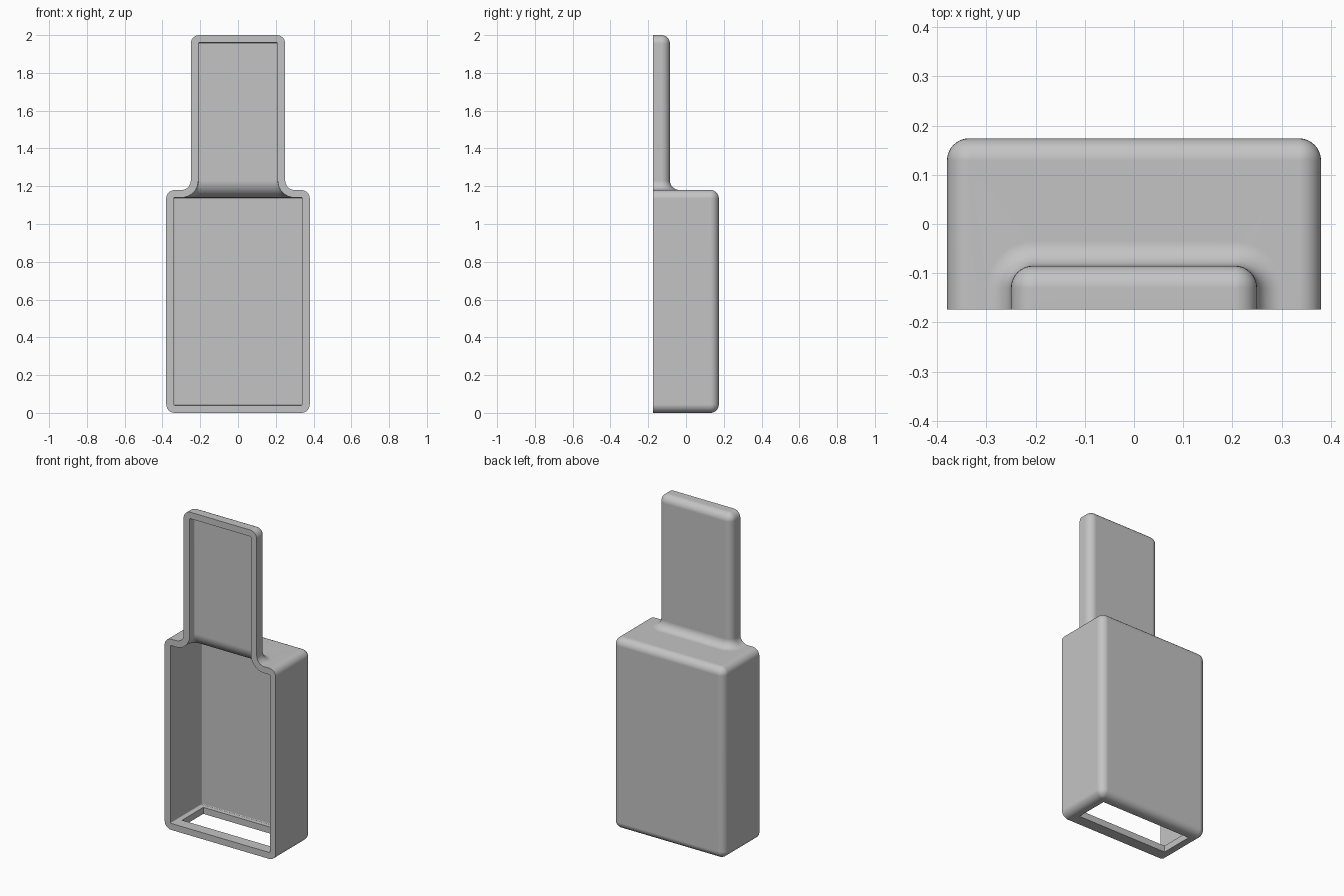
import bpy, bmesh
from math import sin, cos, pi, radians

if "Cube" in bpy.data.objects:
    bpy.data.objects.remove(bpy.data.objects["Cube"], do_unlink=True)

FRONT = -0.174                 # open front plane
ROUND, FILLET, WALL = 0.045, 0.05, 0.04
SHOULDER, TOP = 1.18, 2.0
BODY = (0.335, 0.129)          # half width and back of the core, before rounding
NECK = (0.205, -0.13)
STEPS = 8
ANGLES = [i * pi / 2 / STEPS for i in range(STEPS + 1)]


def section(core, offset, z):
    """U-shaped outline, open to the front, offset outward from its core."""
    w, d = core
    right = [(w + offset * cos(a), d + offset * sin(a), z) for a in ANGLES]
    right.insert(0, (w + offset, FRONT, z))
    return right + [(-x, y, h) for x, y, h in reversed(right)]


def rings(wall):
    """Sections from floor to tip, for a skin set in by the wall thickness."""
    r, f = ROUND - wall, FILLET + wall
    out = [section(BODY, r * sin(a), ROUND - r * cos(a)) for a in ANGLES]
    out += [section(BODY, r * cos(a), SHOULDER - ROUND + r * sin(a)) for a in ANGLES]
    out += [section(NECK, ROUND + FILLET - f * sin(a), SHOULDER + FILLET - f * cos(a))
            for a in ANGLES]
    out += [section(NECK, r * cos(a), TOP - ROUND + r * sin(a)) for a in ANGLES]
    return out


def skin(bm, wall):
    """Loft one skin and cap its floor and tip."""
    loops = [[bm.verts.new(p) for p in ring] for ring in rings(wall)]
    for low, high in zip(loops, loops[1:]):
        for i in range(len(low) - 1):
            bm.faces.new((low[i], low[i + 1], high[i + 1], high[i]))
    bm.faces.new(loops[0])
    bm.faces.new(loops[-1])
    # front border, running up one side and down the other
    return [l[0] for l in loops] + [l[-1] for l in reversed(loops)]


# Hollow shell: outer skin, inner skin and the flat rim joining them
bm = bmesh.new()
outer, inner = skin(bm, 0), skin(bm, WALL)
for i in range(len(outer)):
    j = (i + 1) % len(outer)
    bm.faces.new((outer[i], outer[j], inner[j], inner[i]))
bmesh.ops.remove_doubles(bm, verts=bm.verts, dist=1e-5)
bmesh.ops.dissolve_degenerate(bm, edges=bm.edges, dist=1e-5)
bmesh.ops.recalc_face_normals(bm, faces=bm.faces)
mesh = bpy.data.meshes.new("case_shell")
bm.to_mesh(mesh)
bm.free()
shell = bpy.data.objects.new("case_shell", mesh)
bpy.context.collection.objects.link(shell)

grey = bpy.data.materials.new("plain grey")
grey.use_nodes = True
colour = (0.55, 0.55, 0.55, 1)
grey.diffuse_color = colour
grey.node_tree.nodes["Principled BSDF"].inputs["Base Color"].default_value = colour
mesh.materials.append(grey)

# Rectangular slot through the floor
bpy.ops.mesh.primitive_cube_add(size=1, location=(0, 0, 0))
cutter = bpy.context.object
cutter.name = "slot_cutter"
cutter.scale = (0.62, 0.208, 0.2)
cutter.hide_render = True
bpy.context.view_layer.update()
cut = shell.modifiers.new("floor_slot", "BOOLEAN")
cut.operation = "DIFFERENCE"
cut.solver = "EXACT"
cut.object = cutter

bpy.ops.object.select_all(action="DESELECT")
shell.select_set(True)
bpy.context.view_layer.objects.active = shell
bpy.ops.object.modifier_apply(modifier=cut.name)
bpy.data.objects.remove(cutter, do_unlink=True)

# Smooth rounded edges, crisp rim and slot
bpy.ops.object.shade_smooth_by_angle(angle=radians(30))
normals = shell.modifiers.new("flat_face_normals", "WEIGHTED_NORMAL")
normals.keep_sharp = True
